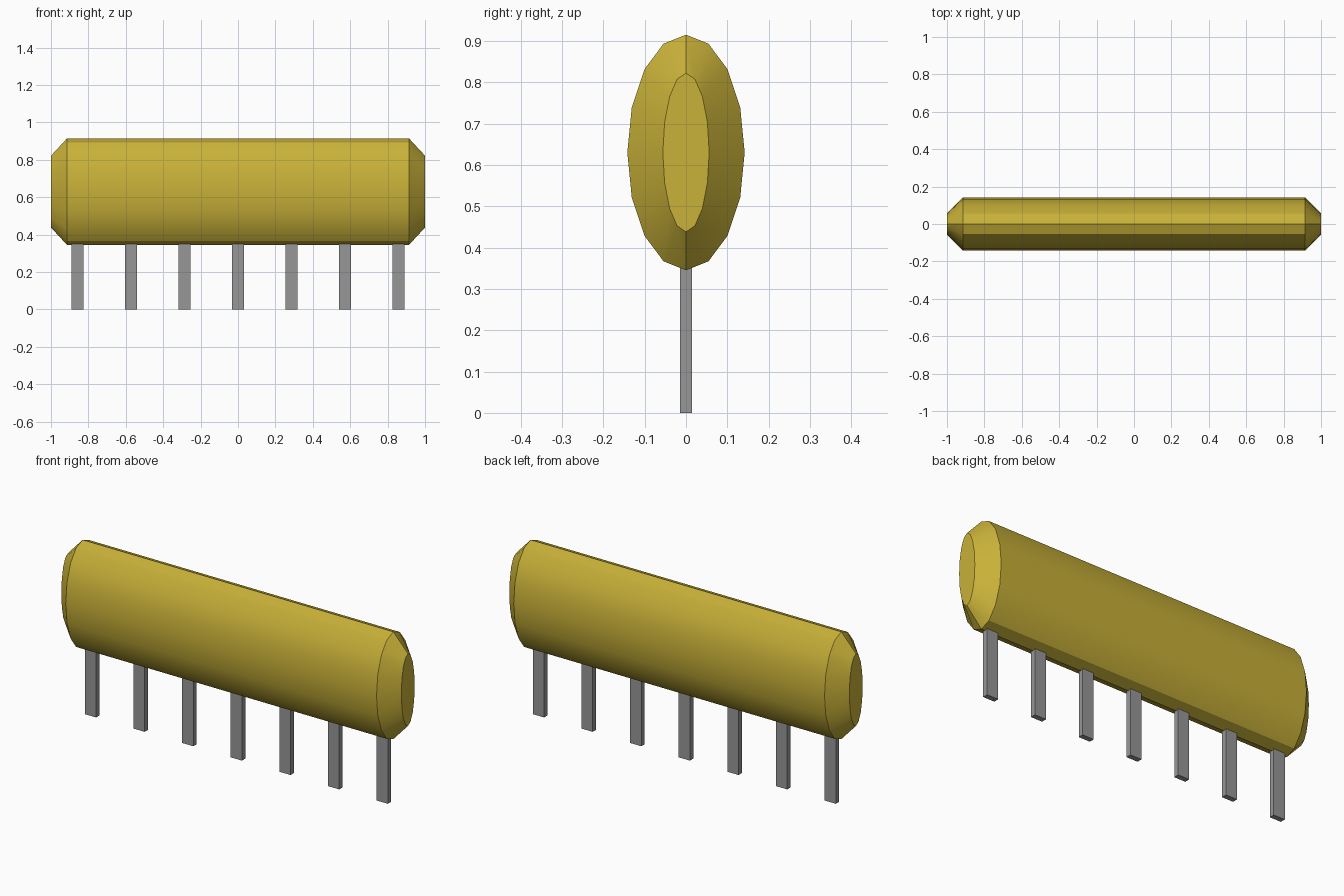
import bpy, bmesh, math

cube = bpy.data.objects.get("Cube")
if cube:
    bpy.data.objects.remove(cube, do_unlink=True)


def make_material(name, rgb):
    mat = bpy.data.materials.new(name)
    mat.use_nodes = True
    mat.diffuse_color = (*rgb, 1)
    mat.node_tree.nodes["Principled BSDF"].inputs["Base Color"].default_value = (*rgb, 1)
    return mat


gold = make_material("mustard yellow", (0.58, 0.44, 0.04))
grey = make_material("pin grey", (0.31, 0.31, 0.31))


def add_object(name, bm, mat):
    bmesh.ops.recalc_face_normals(bm, faces=bm.faces)
    mesh = bpy.data.meshes.new(name)
    bm.to_mesh(mesh)
    bm.free()
    mesh.materials.append(mat)
    obj = bpy.data.objects.new(name, mesh)
    bpy.context.collection.objects.link(obj)
    return obj


# Body: 16-sided oval sections (x, half depth, half height) with chamfered ends
SIDES, CENTRE_Z = 16, 0.63
sections = [(-1.0, 0.056, 0.192), (-0.914, 0.142, 0.285),
            (0.914, 0.142, 0.285), (1.0, 0.056, 0.192)]
bm = bmesh.new()
rings = []
for x, ry, rz in sections:
    angles = [2 * math.pi * i / SIDES for i in range(SIDES)]
    rings.append([bm.verts.new((x, ry * math.sin(a), CENTRE_Z + rz * math.cos(a)))
                  for a in angles])
for a, b in zip(rings, rings[1:]):
    for i in range(SIDES):
        j = (i + 1) % SIDES
        bm.faces.new((a[i], a[j], b[j], b[i]))
bm.faces.new(rings[0])
bm.faces.new(rings[-1])
body = add_object("body", bm, gold)

bpy.ops.object.select_all(action='DESELECT')
body.select_set(True)
bpy.context.view_layer.objects.active = body
bpy.ops.object.shade_smooth_by_angle(angle=math.radians(30))

# Row of seven flat pins, running up into the body
PIN_W, PIN_D, PIN_H, PITCH = 0.066, 0.028, 0.38, 0.286
for n in range(7):
    bm = bmesh.new()
    bmesh.ops.create_cube(bm, size=1)
    bmesh.ops.scale(bm, vec=(PIN_W, PIN_D, PIN_H), verts=bm.verts)
    bmesh.ops.translate(bm, vec=((n - 3) * PITCH, 0, PIN_H / 2), verts=bm.verts)
    add_object(f"pin_{n + 1}", bm, grey)
